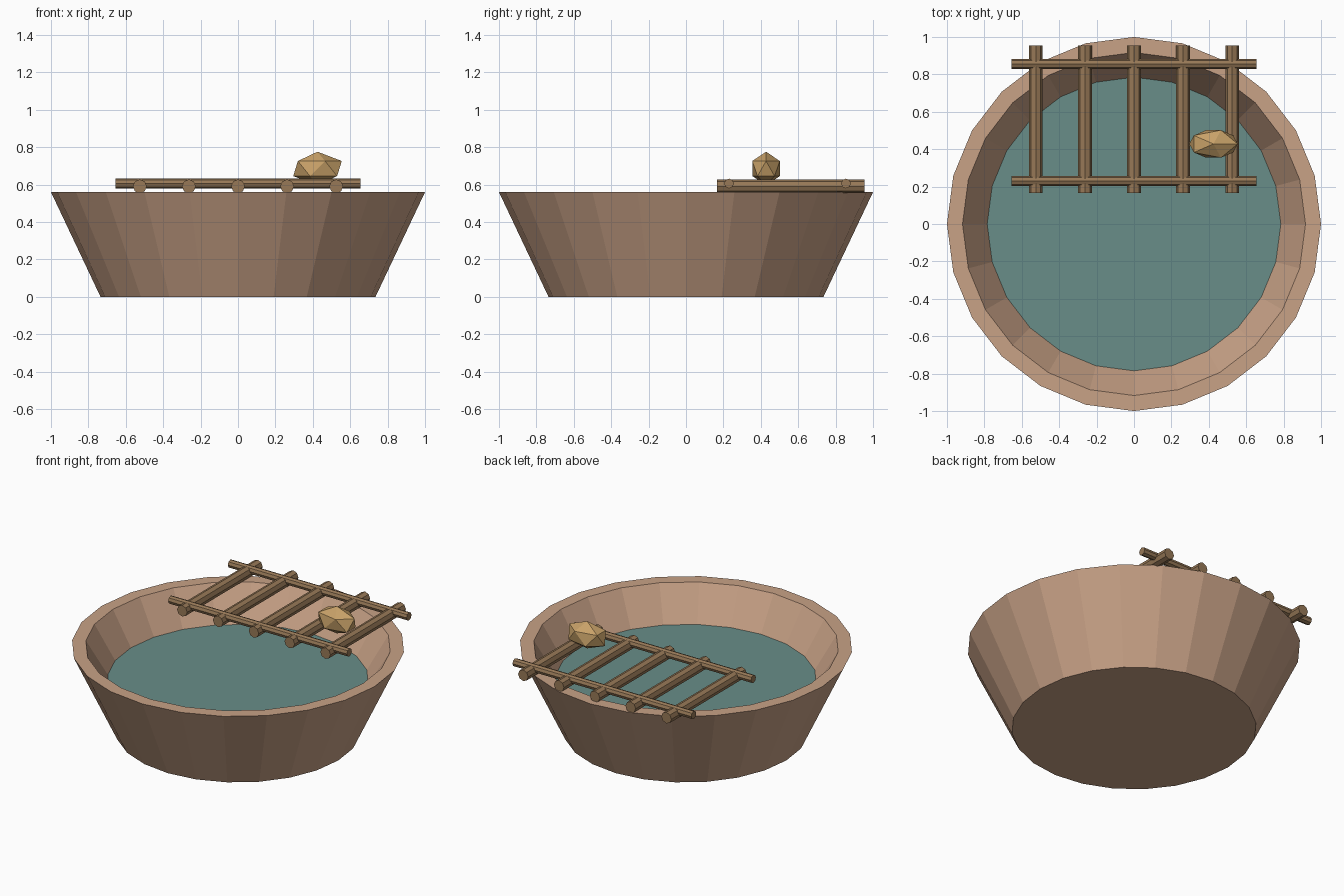
import bpy, bmesh, math
from mathutils import Matrix, Vector

if "Cube" in bpy.data.objects:
    bpy.data.objects.remove(bpy.data.objects["Cube"], do_unlink=True)


def material(name, rgb):
    mat = bpy.data.materials.new(name)
    mat.use_nodes = True
    mat.diffuse_color = (*rgb, 1)
    bsdf = next(n for n in mat.node_tree.nodes if n.type == "BSDF_PRINCIPLED")
    bsdf.inputs["Base Color"].default_value = (*rgb, 1)
    bsdf.inputs["Roughness"].default_value = 0.9
    return mat


CLAY = material("clay", (0.58, 0.36, 0.24))
WATER = material("water", (0.14, 0.27, 0.25))
WOOD = material("wood", (0.31, 0.19, 0.095))
STONE = material("sandstone", (0.58, 0.36, 0.14))


def add_object(name, bm, mat):
    bmesh.ops.recalc_face_normals(bm, faces=bm.faces)
    mesh = bpy.data.meshes.new(name)
    bm.to_mesh(mesh)
    bm.free()
    mesh.materials.append(mat)
    obj = bpy.data.objects.new(name, mesh)
    bpy.context.collection.objects.link(obj)
    return obj


def ring(bm, radius, z, sides=24):
    angles = [math.tau * i / sides for i in range(sides)]
    return [bm.verts.new((radius * math.cos(a), radius * math.sin(a), z)) for a in angles]


def pole(name, centre, axis, radius, length):
    bm = bmesh.new()
    turn = Vector(axis).to_track_quat("Z", "Y").to_matrix().to_4x4()
    bmesh.ops.create_cone(bm, cap_ends=True, segments=8, radius1=radius, radius2=radius,
                          depth=length, matrix=Matrix.Translation(centre) @ turn)
    return add_object(name, bm, WOOD)


# Basin: flared outer wall, flat rim, sloping inner wall and closed floors
bm = bmesh.new()
profile = [(0.735, 0), (1, 0.56), (0.917, 0.56), (0.785, 0.34), (0.65, 0.1)]
rings = [ring(bm, r, z) for r, z in profile]
for a, b in zip(rings, rings[1:]):
    for i in range(len(a)):
        j = (i + 1) % len(a)
        bm.faces.new((a[i], a[j], b[j], b[i]))
bm.faces.new(rings[0])
bm.faces.new(rings[-1])
add_object("basin", bm, CLAY)

# Water surface
bm = bmesh.new()
bm.faces.new(ring(bm, 0.785, 0.34))
add_object("water_surface", bm, WATER)

# Wooden rack: five thick slats under two thin rails
for i in range(5):
    pole(f"rack_slat_{i + 1}", ((i - 2) * 0.2625, 0.56, 0.591), (0, 1, 0), 0.037, 0.79)
for side, y in (("front", 0.23), ("back", 0.855)):
    pole(f"rack_rail_{side}", (0, y, 0.606), (1, 0, 0), 0.026, 1.31)

# Faceted stone resting on the rack
bm = bmesh.new()
bmesh.ops.create_icosphere(bm, subdivisions=1, radius=1)
if max(bm.verts, key=lambda v: v.co.x).co.z < 0:
    bmesh.ops.rotate(bm, verts=bm.verts, matrix=Matrix.Rotation(math.pi, 3, "Z"))
bmesh.ops.scale(bm, verts=bm.verts, vec=(0.145, 0.0865, 0.09))
bmesh.ops.translate(bm, verts=bm.verts, vec=(0.425, 0.428, 0.686))
add_object("stone", bm, STONE)
